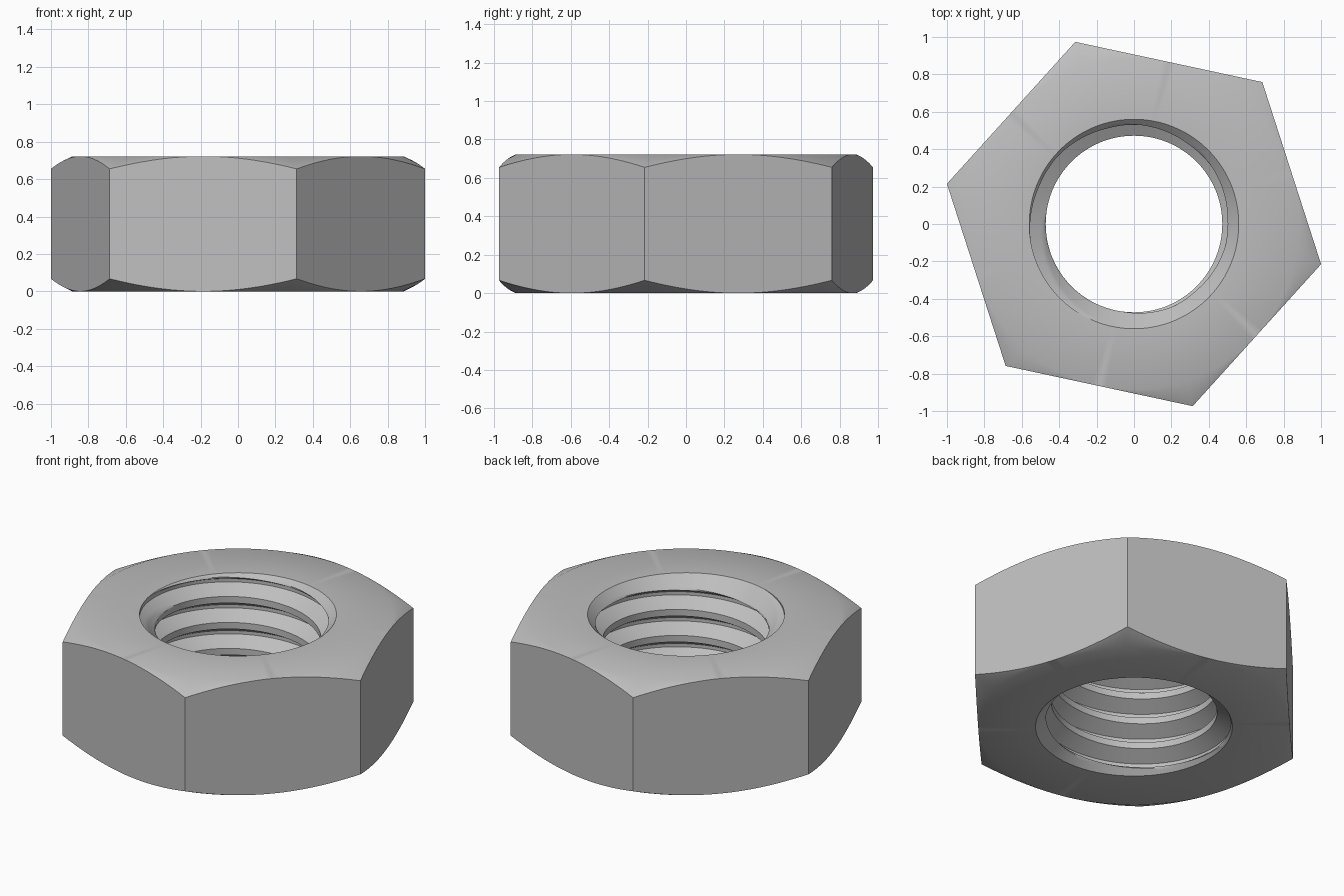
import bpy
import bmesh
from math import radians, cos, tan, pi, tau

HEIGHT = 0.722
APOTHEM = 0.886          # half the distance across the flats
CORNER_ANGLE = radians(-12.13)
CORNER_DROP = 0.49       # slope of the outer corner chamfer
MAJOR, MINOR, PITCH = 0.56, 0.472, 0.163
SEGMENTS = 144
SUBDIV = 6

cube = bpy.data.objects.get("Cube")
if cube:
    bpy.data.objects.remove(cube, do_unlink=True)

# Steel material
steel = bpy.data.materials.new("grey steel")
steel.use_nodes = True
colour = (0.52, 0.52, 0.52, 1)
steel.diffuse_color = colour
steel.node_tree.nodes["Principled BSDF"].inputs["Base Color"].default_value = colour

bm = bmesh.new()
angles = [CORNER_ANGLE + tau * j / SEGMENTS for j in range(SEGMENTS + 1)]


def point(r, angle, z):
    return bm.verts.new((r * cos(angle), r * cos(angle - pi / 2), z))


def skin(rows):
    """Join neighbouring rows of points with quads."""
    for low, high in zip(rows, rows[1:]):
        for j in range(SEGMENTS):
            bm.faces.new((low[j], low[j + 1], high[j + 1], high[j]))


def hex_radius(angle):
    return APOTHEM / cos((angle - CORNER_ANGLE) % (pi / 3) - pi / 6)


def chamfer_z(angle):
    return HEIGHT - CORNER_DROP * (hex_radius(angle) - APOTHEM)


# Outer shell: bottom face, bottom chamfer, flats, top chamfer, top face
skin([
    [point(MAJOR, a, 0) for a in angles],
    [point(APOTHEM, a, 0) for a in angles],
    [point(hex_radius(a), a, HEIGHT - chamfer_z(a)) for a in angles],
    [point(hex_radius(a), a, chamfer_z(a)) for a in angles],
    [point(APOTHEM, a, HEIGHT) for a in angles],
    [point(MAJOR, a, HEIGHT) for a in angles],
])

# Thread profile: flank in, crest, flank out, root
flank = (MAJOR - MINOR) * tan(radians(30))
crest = PITCH / 4
corners = [(0, MAJOR), (flank, MINOR), (flank + crest, MINOR),
           (2 * flank + crest, MAJOR), (PITCH, MAJOR)]
profile = []
for (u0, r0), (u1, r1) in zip(corners, corners[1:]):
    for i in range(SUBDIV):
        t = i / SUBDIV
        profile.append((u0 + (u1 - u0) * t, r0 + (r1 - r0) * t))

# Threaded bore, trimmed by a 45 degree countersink at both ends
thread_rows = []
for turn in range(-6, 3):
    for u, r in profile:
        row = []
        for a in angles:
            z = HEIGHT - 0.013 + PITCH * ((a - pi) / tau + turn) + u
            z = min(max(z, 0), HEIGHT)
            sink = MAJOR - min(z, HEIGHT - z)
            row.append(point(max(r, sink), a, z))
        thread_rows.append(row)
skin(thread_rows)

bmesh.ops.remove_doubles(bm, verts=bm.verts, dist=0.0001)
bmesh.ops.recalc_face_normals(bm, faces=bm.faces)

mesh = bpy.data.meshes.new("hex_nut")
bm.to_mesh(mesh)
bm.free()
mesh.materials.append(steel)
nut = bpy.data.objects.new("hex_nut", mesh)
bpy.context.collection.objects.link(nut)

bpy.ops.object.select_all(action="DESELECT")
nut.select_set(True)
bpy.context.view_layer.objects.active = nut
bpy.ops.object.shade_smooth_by_angle(angle=radians(30))
